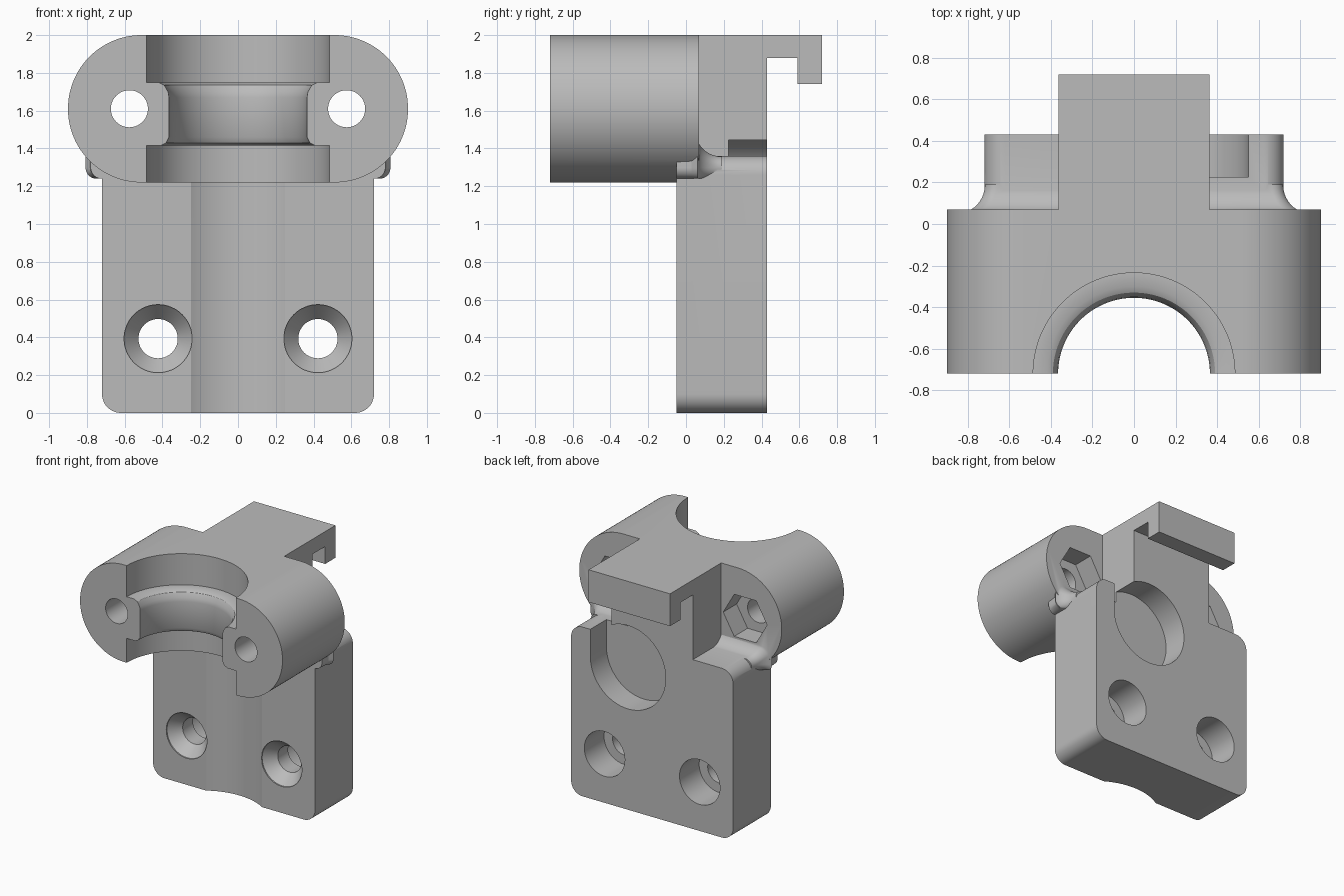
import bpy, bmesh, math
from mathutils import Vector

cube = bpy.data.objects.get("Cube")
if cube:
    bpy.data.objects.remove(cube, do_unlink=True)

grey = bpy.data.materials.new("plain_grey")
grey.use_nodes = True
grey.diffuse_color = (0.5, 0.5, 0.5, 1)
grey.node_tree.nodes["Principled BSDF"].inputs["Base Color"].default_value = (0.5, 0.5, 0.5, 1)


def loft(name, rings):
    """Closed solid through rings with equal point counts."""
    bm = bmesh.new()
    loops = [[bm.verts.new(p) for p in ring] for ring in rings]
    bm.faces.new(loops[0])
    bm.faces.new(loops[-1])
    for a, b in zip(loops, loops[1:]):
        for i in range(len(a)):
            j = (i + 1) % len(a)
            bm.faces.new((a[i], a[j], b[j], b[i]))
    bmesh.ops.recalc_face_normals(bm, faces=bm.faces)
    mesh = bpy.data.meshes.new(name)
    bm.to_mesh(mesh)
    bm.free()
    obj = bpy.data.objects.new(name, mesh)
    bpy.context.scene.collection.objects.link(obj)
    mesh.materials.append(grey)
    return obj


def along_y(name, outline, y0, y1):
    return loft(name, [[(x, y, z) for x, z in outline] for y in (y0, y1)])


def along_x(name, outline, half):
    return loft(name, [[(x, y, z) for y, z in outline] for x in (-half, half)])


def turned_y(name, x, z, profile, n=64):
    """Solid of revolution about a y axis; profile is (radius, y)."""
    return loft(name, [[(px, y, pz) for px, pz in circle(x, z, r, n)] for r, y in profile])


def turned_z(name, y, profile, n=128):
    """Solid of revolution about a z axis at x = 0; profile is (radius, z)."""
    return loft(name, [[(px, py, z) for px, py in circle(0, y, r, n)] for r, z in profile])


def circle(cx, cy, r, n=64):
    return [(cx + r * math.cos(math.tau * i / n), cy + r * math.sin(math.tau * i / n))
            for i in range(n)]


def rounded(half, z0, z1, r, n=12):
    """Rectangle outline, centred on x, with rounded corners."""
    pts = []
    corners = ((half - r, z1 - r), (r - half, z1 - r), (r - half, z0 + r), (half - r, z0 + r))
    for q, (cx, cz) in enumerate(corners):
        for i in range(n + 1):
            a = (q + i / n) * math.pi / 2
            pts.append((cx + r * math.cos(a), cz + r * math.sin(a)))
    return pts


def combine(base, tool, operation):
    mod = base.modifiers.new(operation.lower(), "BOOLEAN")
    mod.object, mod.operation, mod.solver = tool, operation, "EXACT"
    graph = bpy.context.evaluated_depsgraph_get()
    result = bpy.data.meshes.new_from_object(base.evaluated_get(graph))
    base.modifiers.clear()
    base.data = result
    bpy.data.objects.remove(tool, do_unlink=True)


# Mounting plate with its shallow front channel
bracket = along_y("clamp_bracket", rounded(0.72, 0, 1.36, 0.1), -0.05, 0.43)
combine(bracket, turned_z("channel", -0.46, [(0.48, -0.1), (0.48, 1.24)]), "DIFFERENCE")

# Clamp body with round ends
clamp = along_y("clamp_body", rounded(0.9, 1.22, 2, 0.389, 32), -0.72, 0.07)
combine(bracket, clamp, "UNION")

# Flared fillet where the plate meets the clamp
R = 0.09
steps = [(-0.049, 0.06), (0.03, 0.065)]
for i in range(9):
    a = i / 8 * math.pi / 2
    steps.append((0.06 + R * (1 - math.cos(a)) + 0.04 * i / 8, R * (1 - math.sin(a)) - 0.003))
rings = [[(x, y, z) for x, z in rounded(0.72 + d, 1.24, 1.36 + d, 0.058)] for y, d in steps]
combine(bracket, loft("flare", rings), "UNION")

# Back block and hook
hook = [(0, 1.3), (0.43, 1.3), (0.43, 1.88), (0.59, 1.88), (0.59, 1.74),
        (0.72, 1.74), (0.72, 2), (0, 2)]
combine(bracket, along_x("hook", hook, 0.362), "UNION")

# Half bore with a rounded inner rib
bore = [(0.485, 1.1), (0.485, 1.415), (0.41, 1.415), (0.38, 1.43), (0.365, 1.46),
        (0.365, 1.67), (0.37, 1.7), (0.39, 1.735), (0.42, 1.75), (0.485, 1.75), (0.485, 2.1)]
combine(bracket, turned_z("bore", -0.72, bore), "DIFFERENCE")

# Round back pocket, open to the top beside the block
combine(bracket, turned_y("pocket", 0.215, 1.145, [(0.335, 0.225), (0.335, 0.5)], 96), "DIFFERENCE")
slot = [(0.362, 1.145), (0.55, 1.145), (0.55, 1.5), (0.362, 1.5)]
combine(bracket, along_y("pocket_slot", slot, 0.225, 0.5), "DIFFERENCE")

for side in (-1, 1):
    # Clamp bolt hole and hexagonal nut pocket
    x = side * 0.575
    combine(bracket, turned_y("bolt_hole", x, 1.61, [(0.098, -0.8), (0.098, 0.2)]), "DIFFERENCE")
    combine(bracket, along_y("nut_pocket", circle(x, 1.61, 0.195, 6), -0.1, 0.2), "DIFFERENCE")
    # Countersunk screw hole with a wider bore behind
    screw = [(0.18, -0.1), (0.18, -0.04), (0.104, 0.05), (0.104, 0.18), (0.18, 0.18), (0.18, 0.5)]
    combine(bracket, turned_y("screw_hole", side * 0.423, 0.393, screw), "DIFFERENCE")

# Smooth curved walls, keeping edges sharp
bpy.ops.object.select_all(action="DESELECT")
bracket.select_set(True)
bpy.context.view_layer.objects.active = bracket
bpy.ops.object.shade_smooth_by_angle(angle=math.radians(30))
